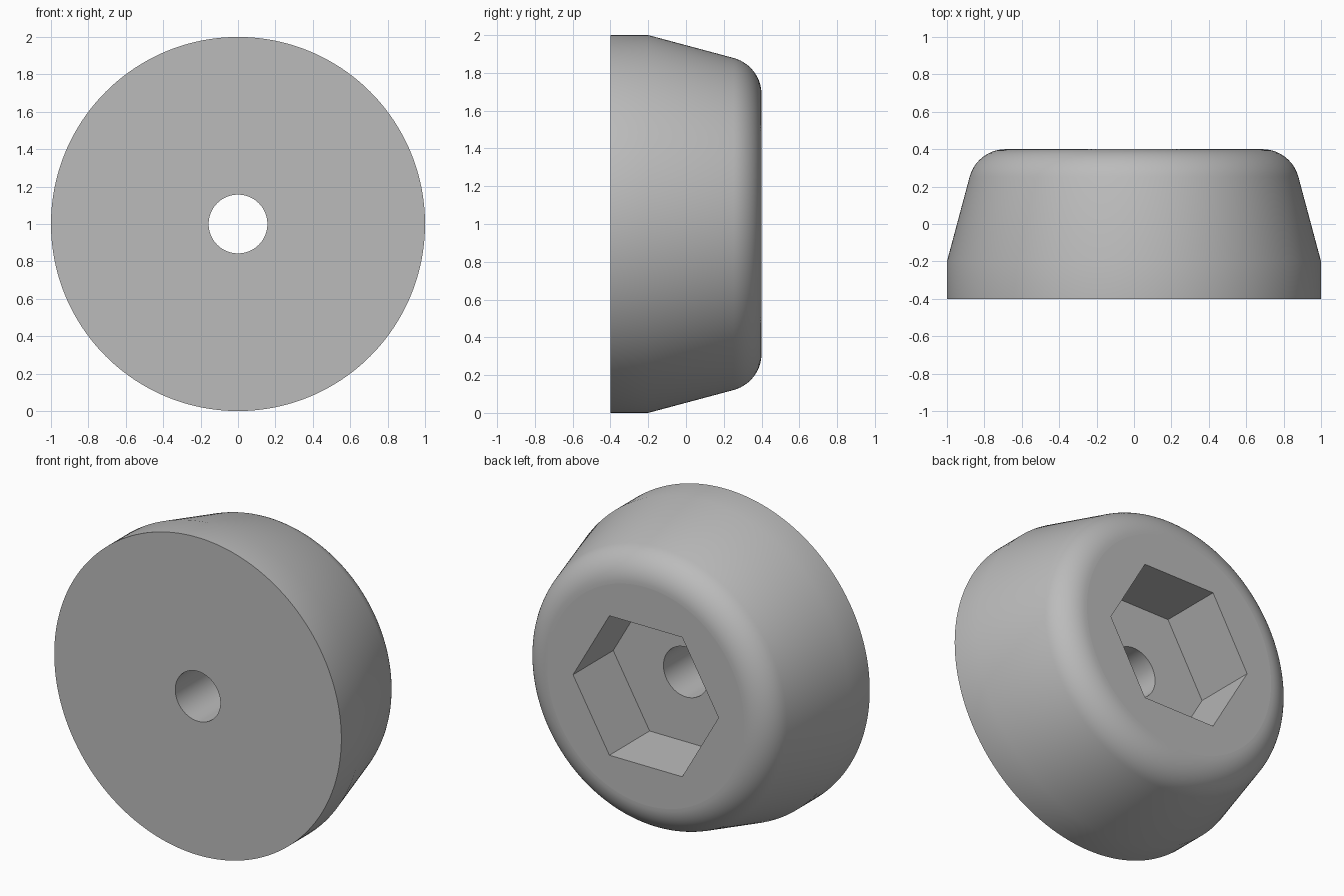
import bpy
import bmesh
from math import sin, cos, pi, radians, tan

cube = bpy.data.objects.get("Cube")
if cube:
    bpy.data.objects.remove(cube, do_unlink=True)

SEGMENTS = 192
TAPER = radians(15)
FILLET = 0.2
BACK = 0.4
FRONT = -0.4
CENTRE_Z = 1.0

grey = bpy.data.materials.new("plain_grey")
grey.use_nodes = True
colour = (0.5, 0.5, 0.5, 1)
grey.diffuse_color = colour
grey.node_tree.nodes["Principled BSDF"].inputs["Base Color"].default_value = colour


def add_ring(bm, radius, y, hexagon=False):
    """Ring around the y axis, round or hexagonal with corners on +x and -x."""
    verts = []
    for i in range(SEGMENTS):
        a = 2 * pi * i / SEGMENTS
        r = radius
        if hexagon:
            r *= cos(pi / 6) / cos(a % (pi / 3) - pi / 6)
        verts.append(bm.verts.new((r * cos(a), y, CENTRE_Z + r * sin(a))))
    return verts


# Outer wall: straight band, tapered flank, then a rounded back rim
flank_end = BACK - FILLET + FILLET * sin(TAPER)
flank_radius = 1 - (flank_end + 0.2) * tan(TAPER)
fillet_centre = flank_radius - FILLET * cos(TAPER)
rings = [(0.157, FRONT, False), (1, FRONT, False), (1, -0.2, False)]
STEPS = 14
for k in range(STEPS + 1):
    a = TAPER + (pi / 2 - TAPER) * k / STEPS
    rings.append((fillet_centre + FILLET * cos(a),
                  BACK - FILLET + FILLET * sin(a), False))

# Hexagonal socket in the back, with a round bore through its floor
rings += [(0.507, BACK, True), (0.507, 0, True), (0.157, 0, False)]

bm = bmesh.new()
loops = [add_ring(bm, *ring) for ring in rings]
for one, two in zip(loops, loops[1:] + loops[:1]):
    for i in range(SEGMENTS):
        j = (i + 1) % SEGMENTS
        bm.faces.new((one[i], one[j], two[j], two[i]))
bmesh.ops.recalc_face_normals(bm, faces=bm.faces)

mesh = bpy.data.meshes.new("tapered_foot")
bm.to_mesh(mesh)
bm.free()
mesh.materials.append(grey)
foot = bpy.data.objects.new("tapered_foot", mesh)
bpy.context.collection.objects.link(foot)

# Smooth the round walls and keep the planar faces flat
bpy.ops.object.select_all(action="DESELECT")
foot.select_set(True)
bpy.context.view_layer.objects.active = foot
bpy.ops.object.shade_smooth_by_angle(angle=radians(30))
for face in mesh.polygons:
    if abs(face.normal.y) > 0.999:
        face.use_smooth = False
